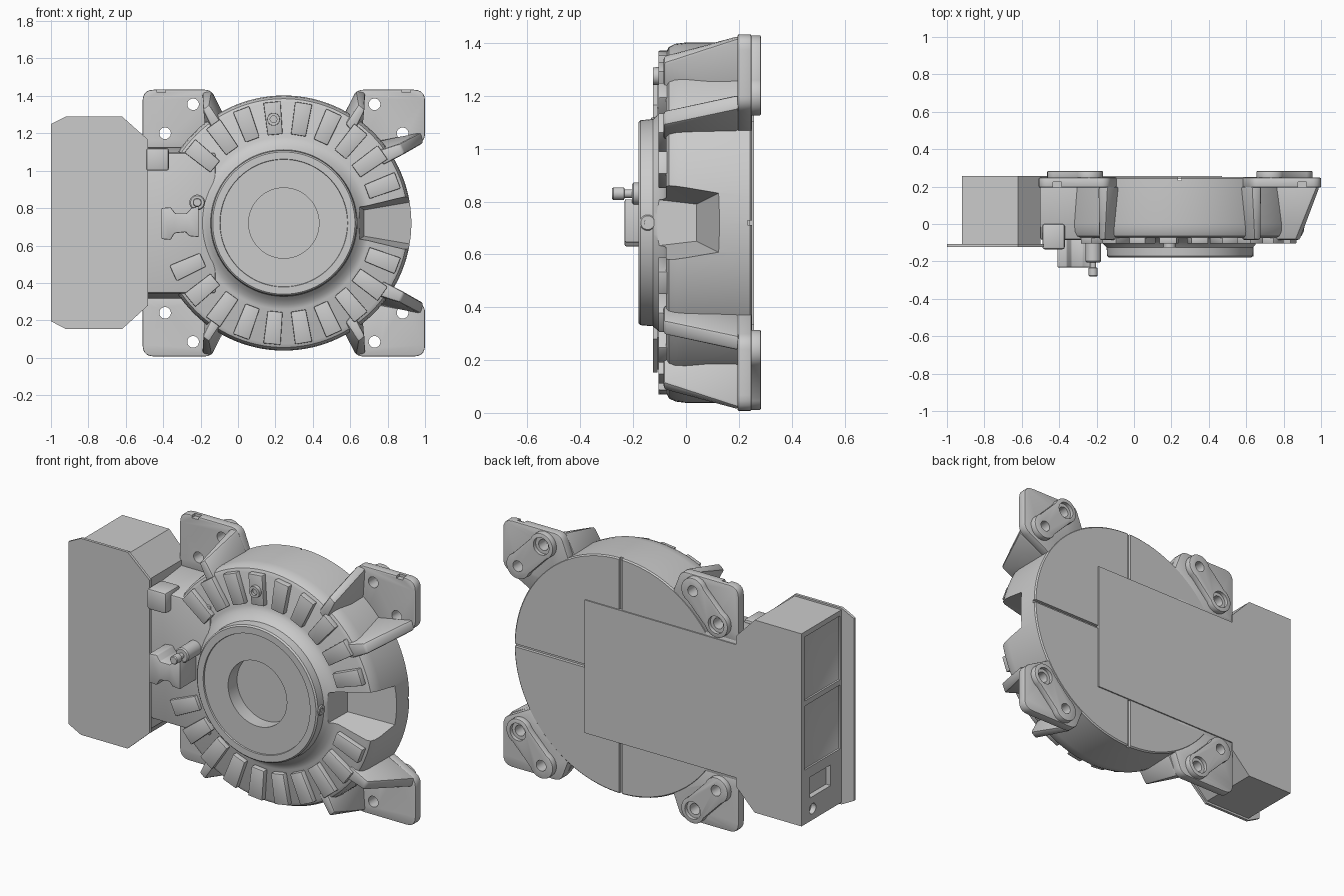
import bpy, bmesh, math
from mathutils import Vector

if "Cube" in bpy.data.objects:
    bpy.data.objects.remove(bpy.data.objects["Cube"])

CX, CZ = 0.245, 0.72          # centre of the round housing


def finish(bm, name, bevel=0.0, smooth=True):
    bmesh.ops.recalc_face_normals(bm, faces=bm.faces[:])
    me = bpy.data.meshes.new(name)
    bm.to_mesh(me)
    bm.free()
    ob = bpy.data.objects.new(name, me)
    bpy.context.collection.objects.link(ob)
    bpy.ops.object.select_all(action='DESELECT')
    ob.select_set(True)
    bpy.context.view_layer.objects.active = ob
    if bevel:
        m = ob.modifiers.new("bevel", 'BEVEL')
        m.width, m.segments, m.limit_method = bevel, 2, 'ANGLE'
        m.angle_limit = math.radians(40)
        bpy.ops.object.modifier_apply(modifier=m.name)
    if smooth:
        bpy.ops.object.shade_smooth_by_angle(angle=math.radians(35))
    return ob


def prism(name, front, y0, y1, back=None, bevel=0.0):
    """Solid between an x-z outline at y0 and a matching one at y1."""
    back = back or front
    bm = bmesh.new()
    a = [bm.verts.new((x, y0, z)) for x, z in front]
    b = [bm.verts.new((x, y1, z)) for x, z in back]
    bm.faces.new(a)
    bm.faces.new(b[::-1])
    for i in range(len(a)):
        j = (i + 1) % len(a)
        bm.faces.new((a[i], b[i], b[j], a[j]))
    return finish(bm, name, bevel)


def box(name, x0, x1, y0, y1, z0, z1, bevel=0.0):
    return prism(name, [(x0, z0), (x1, z0), (x1, z1), (x0, z1)], y0, y1, None, bevel)


def circle(x, z, r, n=28):
    return [(x + r * math.cos(2 * math.pi * i / n), z + r * math.sin(2 * math.pi * i / n)) for i in range(n)]


def cyl(name, x, z, r, y0, y1, bevel=0.0):
    return prism(name, circle(x, z, r), y0, y1, None, bevel)


def lathe(name, profile, origin, axis=(0, 1, 0), steps=112):
    """Spin (radius, distance along axis) points round the axis."""
    o, ax = Vector(origin), Vector(axis)
    side = ax.cross(Vector((0, 0, 1)))
    bm = bmesh.new()
    vs = [bm.verts.new(o + side * r + ax * t) for r, t in profile]
    es = [bm.edges.new(p) for p in zip(vs, vs[1:])]
    bmesh.ops.spin(bm, geom=vs + es, cent=o, axis=ax, angle=2 * math.pi, steps=steps)
    bmesh.ops.remove_doubles(bm, verts=bm.verts[:], dist=1e-5)
    return finish(bm, name)


def hull(name, pts):
    bm = bmesh.new()
    for p in pts:
        bm.verts.new(p)
    bmesh.ops.convex_hull(bm, input=bm.verts[:])
    return finish(bm, name, smooth=False)


def cut(ob, *cutters):
    bpy.context.view_layer.objects.active = ob
    for c in cutters:
        m = ob.modifiers.new("cut", 'BOOLEAN')
        m.operation, m.solver, m.object = 'DIFFERENCE', 'EXACT', c
        bpy.ops.object.modifier_apply(modifier=m.name)
        bpy.data.objects.remove(c)
    bpy.ops.object.select_all(action='DESELECT')
    ob.select_set(True)
    bpy.ops.object.shade_smooth_by_angle(angle=math.radians(35))


def rounded(pts, radii):
    """Round the listed corners {index: radius} of an outline."""
    out = []
    for i, p in enumerate(pts):
        if i not in radii:
            out.append(p)
            continue
        p = Vector(p)
        a = p + (Vector(pts[i - 1]) - p).normalized() * radii[i]
        b = p + (Vector(pts[(i + 1) % len(pts)]) - p).normalized() * radii[i]
        for k in range(6):
            t = k / 5
            out.append(tuple(a * (1 - t) ** 2 + p * 2 * t * (1 - t) + b * t * t))
    return out


# Round housing with raised bearing collar and blind bore
housing = lathe("housing", [
    (0, -0.09), (0.188, -0.09), (0.188, -0.172), (0.34, -0.172), (0.342, -0.18), (0.38, -0.18),
    (0.388, -0.172), (0.392, -0.125), (0.41, -0.105), (0.435, -0.085), (0.46, -0.075), (0.645, -0.075),
    (0.665, -0.065), (0.677, -0.04), (0.682, 0.0), (0.682, 0.243), (0.675, 0.25), (0, 0.25)], (CX, 0, CZ))
notch = hull("notch", [(CX + u, y, CZ + s * v) for s in (-1, 1) for u, y, v in (
    (0.40, -0.13, 0.09), (0.75, -0.13, 0.175), (0.43, 0.04, 0.07), (0.75, 0.15, 0.125))])
cut(housing, notch,
    box("groove_v", CX - 0.009, CX + 0.009, 0.232, 0.3, -0.1, 1.6),
    box("groove_h", CX, 1.2, 0.232, 0.3, CZ - 0.009, CZ + 0.009))

# Cooling pads round the front face
for i, deg in enumerate([20.6 + 15 * k for k in range(9)] + [-20.6 - 15 * k for k in range(10)]):
    t = math.radians(deg)
    c, s = math.cos(t), math.sin(t)
    outline = [(CX + r * c - w * s, CZ + r * s + w * c)
               for r, w in ((0.475, -0.04), (0.65, -0.046), (0.65, 0.046), (0.475, 0.04))]
    prism(f"cooling_pad_{i}", outline, -0.105, -0.06, None, 0.005)
lathe("lifting_boss", [(0, -0.11), (0.018, -0.11), (0.018, -0.125), (0.033, -0.125), (0.035, -0.07)],
      (0.19, 0, 1.275), steps=28)

# Grease plug on the side of the collar
lathe("collar_plug", [(0, 0.385), (0.012, 0.385), (0.012, 0.395), (0.026, 0.395), (0.03, 0.39), (0.03, 0.35)],
      (CX, -0.145, CZ), (1, 0, 0.0), 28)

# Four mounting feet, mirrored about the housing centre
HA, HB = (0.485, 0.635), (0.635, 0.48)
for sx, xn in ((-1, "left"), (1, "right")):
    for sz, zn in ((-1, "bottom"), (1, "top")):
        def at(pts):
            return [(CX + sx * u, CZ + sz * v) for u, v in pts]
        tag = f"{zn}_{xn}"
        low = 0.44 if sx > 0 else 0.40
        plate = rounded([(0.755, 0.713), (0.385, 0.713), (0.33, 0.57), (0.42, 0.42), (0.57, 0.34), (0.755, low)],
                        {0: 0.06, 1: 0.04, 5: 0.04})
        foot = prism("foot_" + tag, at(plate), 0.195, 0.248, None, 0.006)
        # waisted pad on the back, wrapped round both bolt holes
        pad = []
        for (hu, hv), mid in ((HA, math.radians(133)), (HB, math.radians(-47))):
            for k in range(21):
                a = mid + math.radians(-112 + 224 * k / 20)
                pad.append((hu + 0.074 * math.cos(a), hv + 0.074 * math.sin(a)))
        back = prism("foot_pad_" + tag, at(pad), 0.235, 0.283, None, 0.004)
        for part in (foot, back):
            cut(part, *[cyl("bolt_hole", *at([h])[0], 0.031, 0.1, 0.4) for h in (HA, HB)])
        cut(back, cyl("counterbore", *at([HA if sx * sz > 0 else HB])[0], 0.05, 0.262, 0.4))
        if sz > 0:
            x = CX + sx * 0.655
            cut(foot, box("edge_slot", x - 0.022, x + 0.022, 0.19, 0.225, 1.418, 1.5))
        # gusset ribs sloping from the housing front down to the foot edge
        prism("upright_rib_" + tag, at([(0.33, 0.53), (0.40, 0.635), (0.435, 0.605), (0.37, 0.48)]), -0.085, 0.2,
              at([(0.31, 0.56), (0.385, 0.708), (0.435, 0.70), (0.42, 0.48)]), 0.012)
        if sx > 0:
            prism("side_rib_" + tag, at([(0.53, 0.31), (0.50, 0.385), (0.62, 0.425), (0.645, 0.37)]), -0.085, 0.2,
                  at([(0.53, 0.32), (0.50, 0.44), (0.735, 0.485), (0.75, 0.43)]), 0.012)

# Cable duct joining the housing to the terminal box
prism("cable_duct", [(-0.50, 0.345), (-0.12, 0.345), (-0.12, 1.095), (-0.50, 1.095)], -0.085, 0.25,
      [(-0.51, 0.31), (-0.1, 0.31), (-0.1, 1.13), (-0.51, 1.13)], 0.012)
box("duct_block", -0.49, -0.37, -0.135, 0.0, 1.0, 1.12, 0.012)
box("back_cover", -0.51, 0.47, 0.24, 0.257, 0.335, 1.105)

# Sensor clamp and pin on the duct
prism("sensor_clamp", [(-0.41, 0.635), (-0.36, 0.63), (-0.34, 0.665), (-0.28, 0.672), (-0.26, 0.65), (-0.21, 0.645),
                       (-0.21, 0.81), (-0.25, 0.80), (-0.275, 0.772), (-0.335, 0.772), (-0.36, 0.805), (-0.41, 0.80)],
      -0.232, -0.07, None, 0.006)
lathe("sensor_pin", [(0, -0.28), (0.02, -0.28), (0.024, -0.275), (0.024, -0.235), (0.016, -0.232), (0.016, -0.205),
                     (0.036, -0.205), (0.042, -0.198), (0.042, -0.05)], (-0.218, 0, 0.83), steps=32)

# Terminal box with recessed panels and connector openings on its outer end
terminal = prism("terminal_box", [(-0.92, 0.165), (-0.62, 0.165), (-0.50, 0.285), (-0.50, 1.155),
                                  (-0.62, 1.28), (-0.92, 1.28)], -0.115, 0.257)
cut(terminal,
    box("panel_a", -1.0, -0.91, -0.095, 0.23, 0.88, 1.25, 0.004),
    box("panel_b", -1.0, -0.91, -0.095, 0.23, 0.48, 0.85, 0.004),
    box("connector", -1.0, -0.89, -0.01, 0.18, 0.30, 0.42),
    hull("cable_hole", [(x, 0.155 + 0.03 * math.cos(a), 0.23 + 0.03 * math.sin(a))
                        for x in (-1, -0.89) for a in [k * math.pi / 10 for k in range(20)]]))

# Front cover of the terminal box, with an overhanging outer flange
prism("terminal_cover", [(-1.0, 0.195), (-0.92, 0.153), (-0.62, 0.153), (-0.48, 0.28), (-0.48, 1.165),
                         (-0.62, 1.29), (-0.92, 1.29), (-1.0, 1.25)], -0.124, -0.108)
